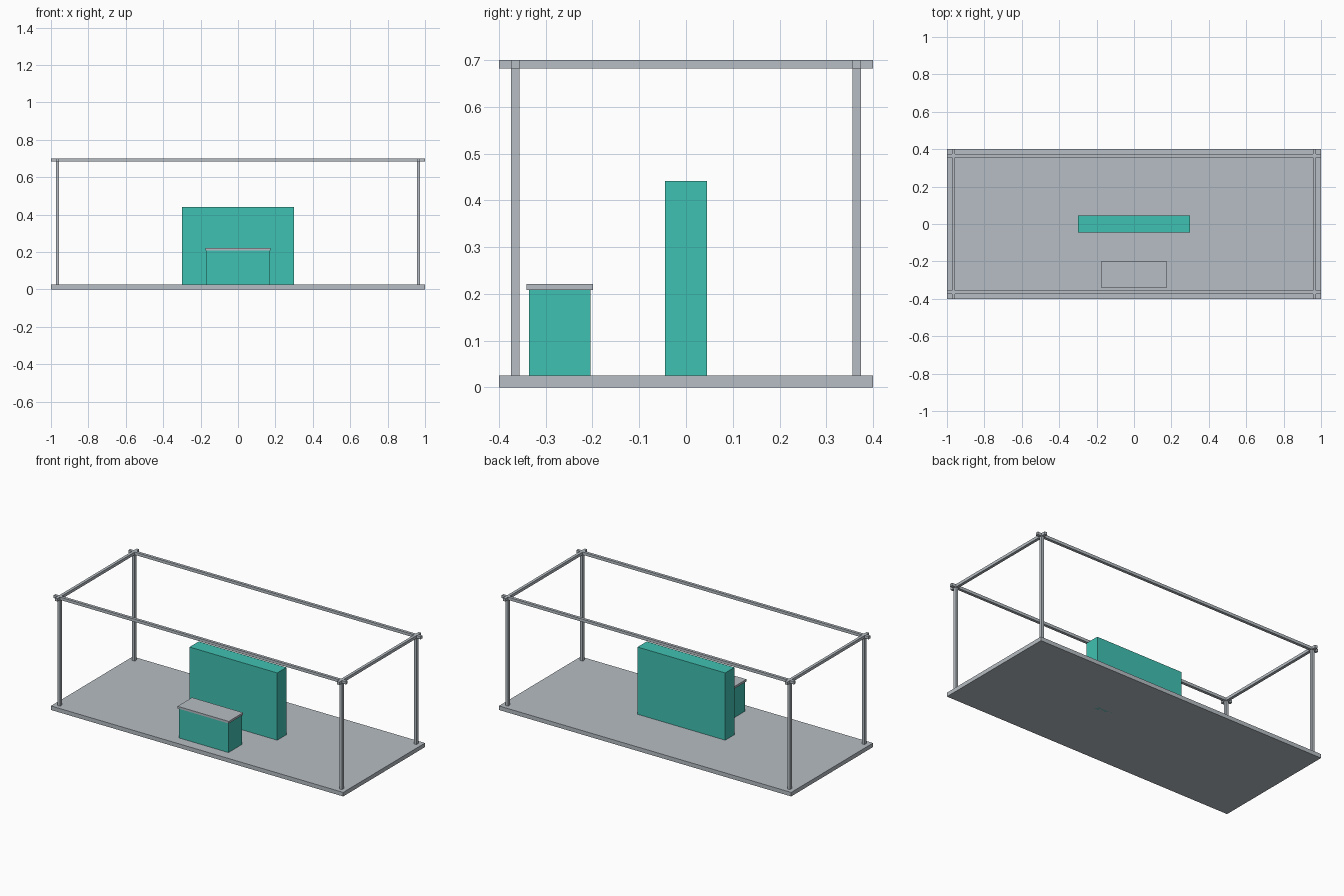
import bpy

if "Cube" in bpy.data.objects:
    bpy.data.objects.remove(bpy.data.objects["Cube"])


def material(name, rgb):
    m = bpy.data.materials.new(name)
    lin = [((c / 255 + 0.055) / 1.055) ** 2.4 for c in rgb]
    m.diffuse_color = (*lin, 1)
    m.use_nodes = True
    m.node_tree.nodes["Principled BSDF"].inputs["Base Color"].default_value = m.diffuse_color
    return m


grey = material("light grey", (182, 189, 195))
teal = material("teal", (64, 193, 178))


def box(name, x, y, z, mat):
    """Box spanning the (min, max) ranges on each axis."""
    spans = (x, y, z)
    bpy.ops.mesh.primitive_cube_add(size=1, location=[(a + b) / 2 for a, b in spans])
    ob = bpy.context.object
    ob.name = name
    ob.scale = [b - a for a, b in spans]
    bpy.ops.object.transform_apply(location=False, rotation=False, scale=True)
    ob.data.materials.append(mat)
    return ob


def around(c, half):
    return (c - half, c + half)


PX, PY, R = 0.965, 0.365, 0.00875   # post positions and half thickness
RAIL = (0.6825, 0.70)

# Floor platform
box("floor", (-1, 1), (-0.4, 0.4), (0, 0.025), grey)

# Central partition
box("back_wall", (-0.3, 0.3), (-0.045, 0.045), (0, 0.441), teal)

# Reception counter with overhanging top
box("counter_body", (-0.17, 0.17), around(-0.27, 0.066), (0.015, 0.208), teal)
box("counter_top", (-0.175, 0.175), around(-0.27, 0.071), (0.208, 0.221), grey)

# Corner posts
for sx in (-1, 1):
    for sy in (-1, 1):
        box("post", around(sx * PX, R), around(sy * PY, R), (0.025, RAIL[0]), grey)

# Overhead rails, crossing past the posts at the corners
for s in (-1, 1):
    box("long_rail", (-1, 1), around(s * PY, R), RAIL, grey)
    box("short_rail", around(s * PX, R), (-0.4, 0.4), RAIL, grey)
